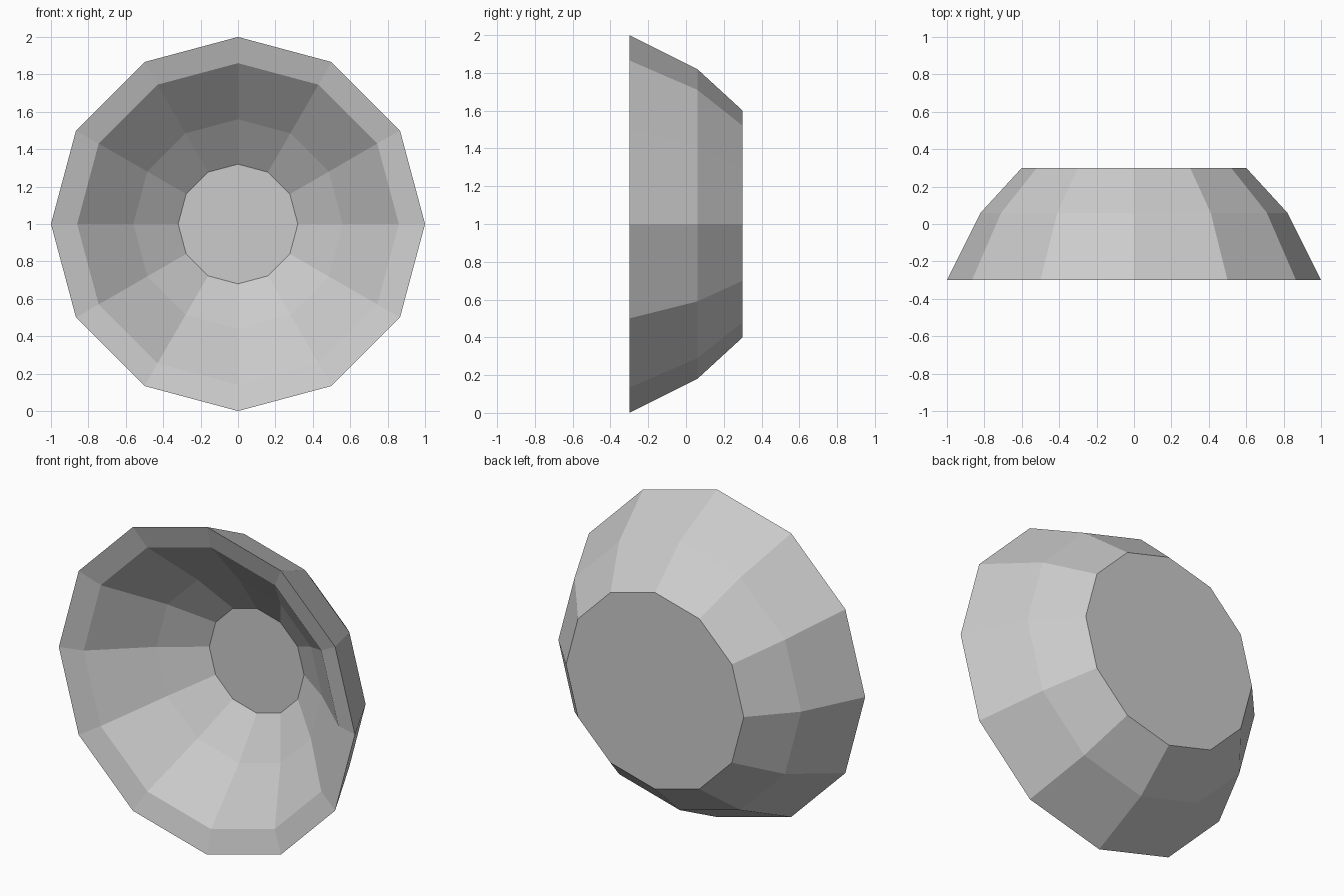
import bpy, bmesh
from math import cos, sin, pi

if "Cube" in bpy.data.objects:
    bpy.data.objects.remove(bpy.data.objects["Cube"])

SIDES = 12

# Wall section as (radius, y): back edge, shoulder, front rim, inner lip, inner step, floor
profile = [(0.60, 0.30), (0.82, 0.06), (1.00, -0.30),
           (0.86, -0.26), (0.56, 0.01), (0.32, 0.18)]

bm = bmesh.new()
rings = [[bm.verts.new((r * cos(2 * pi * i / SIDES), y, 1 + r * sin(2 * pi * i / SIDES)))
          for i in range(SIDES)] for r, y in profile]

# Walls between neighbouring rings
for a, b in zip(rings, rings[1:]):
    for i in range(SIDES):
        j = (i + 1) % SIDES
        bm.faces.new((a[i], a[j], b[j], b[i]))

# Flat back and inner floor
bm.faces.new(rings[0])
bm.faces.new(rings[-1])
bmesh.ops.recalc_face_normals(bm, faces=bm.faces)

mesh = bpy.data.meshes.new("bowl")
bm.to_mesh(mesh)
bm.free()
bpy.context.collection.objects.link(bpy.data.objects.new("bowl", mesh))
